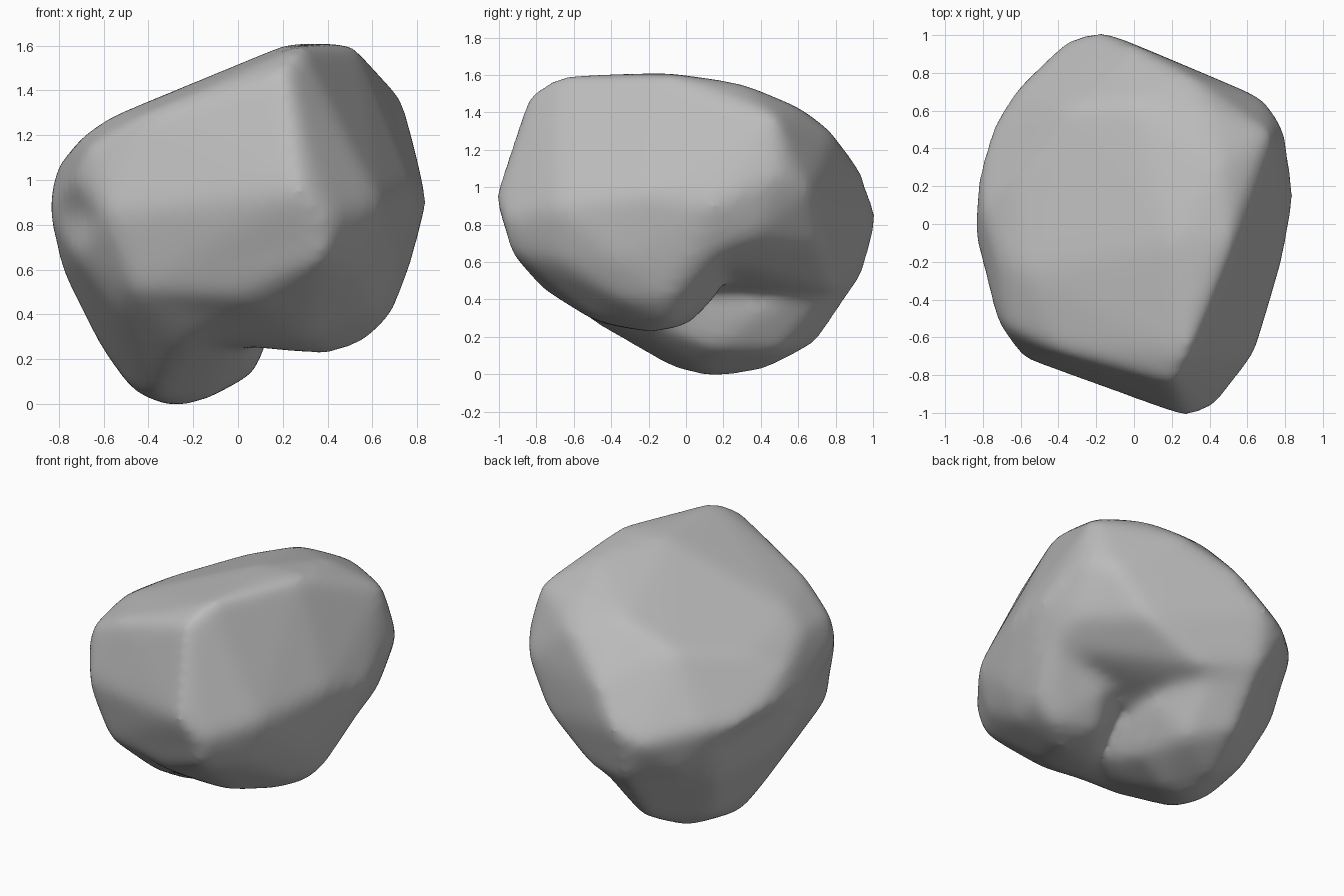
import bpy
import bmesh

default_cube = bpy.data.objects.get("Cube")
if default_cube:
    bpy.data.objects.remove(default_cube, do_unlink=True)


def make_material(name, grey):
    material = bpy.data.materials.new(name)
    material.use_nodes = True
    colour = (grey, grey, grey, 1)
    material.diffuse_color = colour
    material.node_tree.nodes["Principled BSDF"].inputs["Base Color"].default_value = colour
    return material


def add_hull(target, corners):
    """Add one convex chunk of rock, spanned by its corners, to the target bmesh."""
    chunk = bmesh.new()
    for corner in corners:
        chunk.verts.new(corner)
    bmesh.ops.convex_hull(chunk, input=chunk.verts[:])
    loose = [vert for vert in chunk.verts if not vert.link_faces]
    bmesh.ops.delete(chunk, geom=loose, context='VERTS')
    bmesh.ops.recalc_face_normals(chunk, faces=chunk.faces[:])
    chunk_mesh = bpy.data.meshes.new("chunk")
    chunk.to_mesh(chunk_mesh)
    chunk.free()
    target.from_mesh(chunk_mesh)
    bpy.data.meshes.remove(chunk_mesh)


# Sloping upper face, rising from the right side to the left shoulder
crown = [
    (.21, -.85, 1.5), (.28, -.7, 1.6), (.52, -.1, 1.61), (.45, .3, 1.56),
    (.73, .48, 1.38), (.4, .6, 1.43), (.22, -.1, 1.61), (.3, .79, 1.29),
    (-.4, -.68, 1.3), (-.67, -.56, 1.15), (-.58, -.25, 1.28), (-.62, .25, 1.19),
    (-.35, .62, 1.26), (0, .64, 1.4), (-.72, -.18, 1.18), (-.81, .1, 1.07),
]

# Widest belt around the middle
belt = [
    (.28, -1.03, .95), (.42, -.98, .82), (-.6, -.71, .85), (-.74, -.5, 1),
    (-.85, -.04, .87), (-.82, .33, .9), (-.62, .73, .85), (-.18, 1.03, .85),
    (-.36, .98, .78), (0, .95, 1.08), (.7, .66, .98), (.8, .5, 1.07),
    (.85, .15, .9), (.79, -.2, .95), (.64, -.69, .9), (-.2, .94, .5),
    (.5, .73, .68), (.76, .36, .74), (.77, .1, .64), (-.5, .75, .55),
    (.22, .48, .45), (.36, -.92, .62), (-.46, -.68, .5), (.05, -.79, .47),
    (.38, .58, .53), (.12, .8, .43), (-.76, .52, .85),
]

# Undercut front lobe
front_lobe = [
    (.38, -.95, .65), (.05, -.79, .47), (-.46, -.68, .5), (.42, -.2, .22),
    (.13, -.2, .24), (.57, -.08, .27), (.3, -.5, .29), (.69, -.1, .39),
    (.3, .03, .26), (.4, .18, .42), (.75, .2, .67), (.77, .02, .6),
    (.57, -.68, .62), (.71, -.35, .6), (.62, -.35, .4), (-.1, -.45, .27),
    (.84, .1, .88), (.78, -.2, .92), (.64, -.69, .88), (.42, -.98, .82),
    (0, .2, .8), (-.4, -.3, .8),
]

# Rounded foot, merging upward into the right and rear sides
foot = [
    (-.3, .15, -.02), (-.37, -.08, .03), (-.28, .4, .01), (-.15, .1, .01),
    (.08, .15, .14), (.03, .5, .12), (-.2, .7, .16), (-.5, .42, .15),
    (-.47, .1, .05), (-.61, .1, .24), (-.25, -.46, .25), (.16, .4, .34),
    (.02, .6, .26), (-.79, .1, .6), (-.55, -.48, .43), (-.2, .92, .49),
    (-.46, -.68, .5), (.03, -.75, .47), (-.85, -.02, .86), (-.62, .72, .82),
    (-.2, 1, .82), (-.6, -.69, .82), (.1, .2, .8), (-.62, .55, .45),
    (-.74, -.43, .68), (.08, .82, .5),
]

# Assemble the chunks
rock = bmesh.new()
for corners in (crown + belt, front_lobe, foot):
    add_hull(rock, corners)
rough_mesh = bpy.data.meshes.new("rough_boulder")
rock.to_mesh(rough_mesh)
rock.free()
boulder = bpy.data.objects.new("boulder", rough_mesh)
bpy.context.collection.objects.link(boulder)

# Fuse the chunks into one skin and weather the edges
fuse = boulder.modifiers.new("Fuse", 'REMESH')
fuse.mode = 'VOXEL'
fuse.voxel_size = .025
weather = boulder.modifiers.new("Weather", 'SMOOTH')
weather.factor = .5
weather.iterations = 48

# Bake the skin
depsgraph = bpy.context.evaluated_depsgraph_get()
skin = bpy.data.meshes.new_from_object(boulder.evaluated_get(depsgraph))
boulder.modifiers.clear()
boulder.data = skin
bpy.data.meshes.remove(rough_mesh)
skin.name = "boulder"

# Plain stone finish
skin.materials.clear()
skin.materials.append(make_material("stone grey", .5))
for face in skin.polygons:
    face.material_index = 0
    face.use_smooth = True
skin.update()
